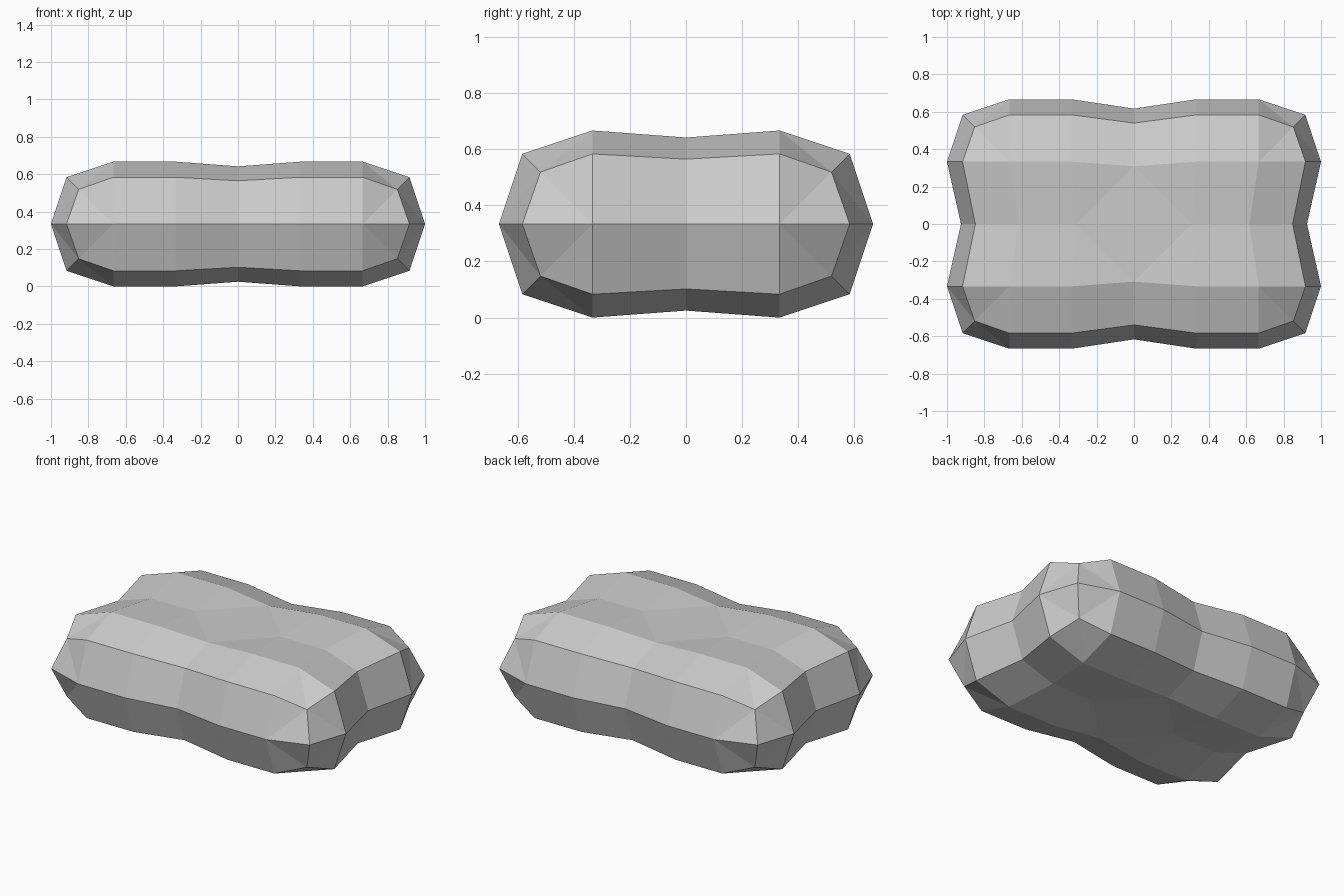
import bpy, bmesh
from mathutils import Vector

if "Cube" in bpy.data.objects:
    bpy.data.objects.remove(bpy.data.objects["Cube"])

# Block cage: 3 x 2 x 1 cells, centred on the origin
bm = bmesh.new()
bmesh.ops.create_cube(bm, size=2)
bmesh.ops.scale(bm, vec=(1, 2 / 3, 1 / 3), verts=bm.verts)
for co, no in (((-1 / 3, 0, 0), (1, 0, 0)), ((1 / 3, 0, 0), (1, 0, 0)), ((0, 0, 0), (0, 1, 0))):
    bmesh.ops.bisect_plane(bm, geom=bm.verts[:] + bm.edges[:] + bm.faces[:],
                           plane_co=Vector(co), plane_no=Vector(no))
mesh = bpy.data.meshes.new("boulder")
bm.to_mesh(mesh)
bm.free()
rock = bpy.data.objects.new("boulder", mesh)
bpy.context.collection.objects.link(rock)
bpy.context.view_layer.objects.active = rock
rock.select_set(True)

# One rounding step
sub = rock.modifiers.new("round", 'SUBSURF')
sub.levels = sub.render_levels = 1
sub.use_limit_surface = False
bpy.ops.object.modifier_apply(modifier=sub.name)

# Pinch the two middle rings, then stand the stone on the ground
PINCH = 0.925
bm = bmesh.new()
bm.from_mesh(mesh)
for v in bm.verts:
    mid_x, mid_y = abs(v.co.x) < 0.01, abs(v.co.y) < 0.01
    if mid_x:
        v.co.y *= PINCH
    if mid_y:
        v.co.x *= PINCH
    if mid_x or mid_y:
        v.co.z *= PINCH
    v.co.z += 1 / 3
bmesh.ops.triangulate(bm, faces=bm.faces[:], quad_method='SHORT_EDGE')
bmesh.ops.recalc_face_normals(bm, faces=bm.faces[:])
for f in bm.faces:
    f.smooth = False
bm.to_mesh(mesh)
bm.free()
